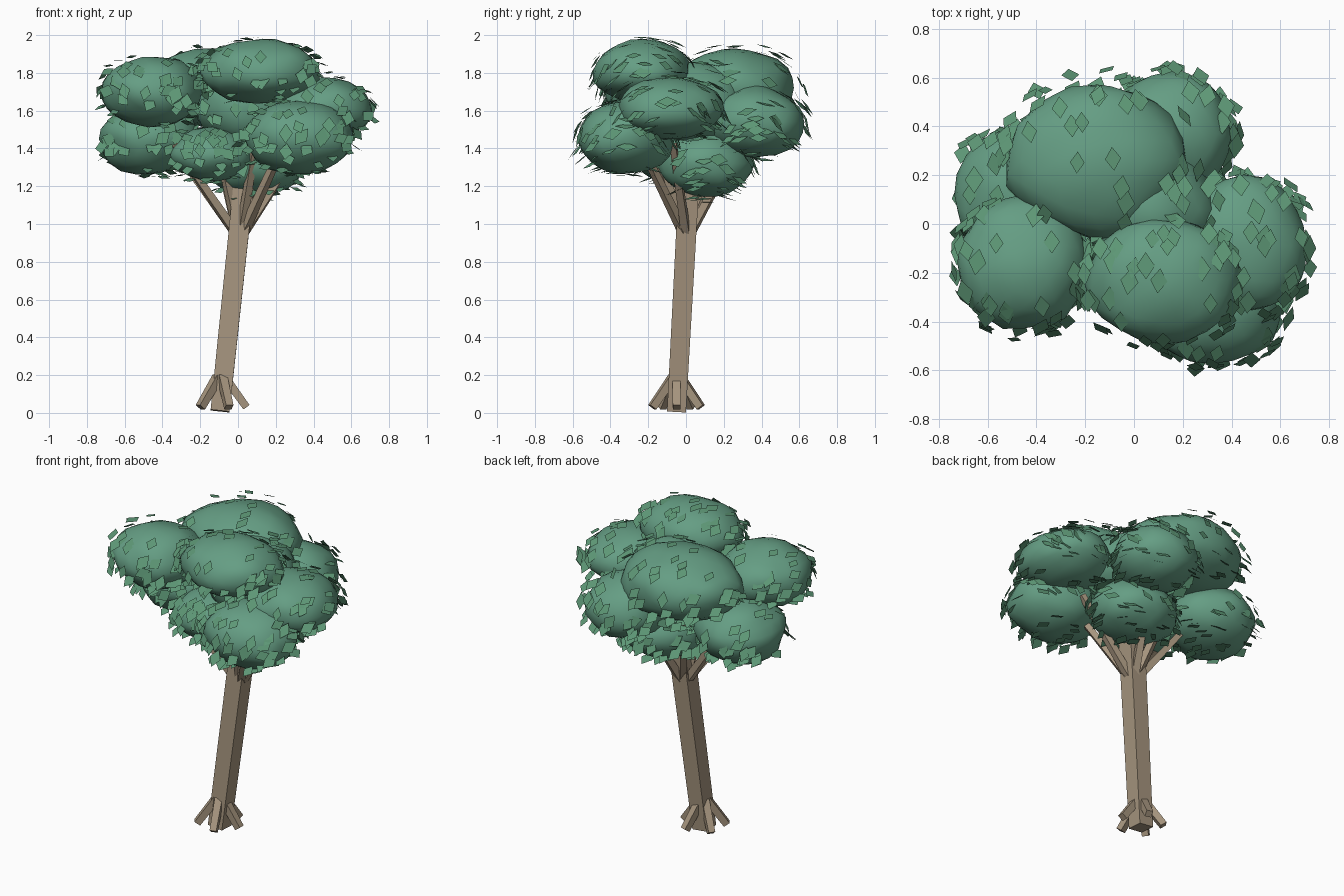
import bpy, bmesh, math, random
from mathutils import Vector, noise

if "Cube" in bpy.data.objects:
    bpy.data.objects.remove(bpy.data.objects["Cube"])

random.seed(7)


def material(name, rgb):
    m = bpy.data.materials.new(name)
    m.diffuse_color = (*rgb, 1)
    m.use_nodes = True
    m.node_tree.nodes["Principled BSDF"].inputs["Base Color"].default_value = m.diffuse_color
    return m


BARK = material("bark", (0.38, 0.3, 0.21))
FOLIAGE = material("foliage", (0.13, 0.34, 0.23))
LEAF = material("leaf", (0.11, 0.31, 0.18))


def finish(bm, name, mat, smooth=False):
    me = bpy.data.meshes.new(name)
    bm.to_mesh(me)
    bm.free()
    me.materials.append(mat)
    for p in me.polygons:
        p.use_smooth = smooth
    ob = bpy.data.objects.new(name, me)
    bpy.context.collection.objects.link(ob)
    return ob


def beam(name, a, b, w0, w1):
    """Square tapered bar from a to b (w0, w1 are side lengths)."""
    a, b = Vector(a), Vector(b)
    d = (b - a).normalized()
    side = Vector((-d.y, d.x, 0))
    if math.hypot(d.x, d.y) < 0.2:
        side = Vector((1, 0, 0))
    side = (side - d * side.dot(d)).normalized()
    up = d.cross(side)
    bm = bmesh.new()
    rings = []
    for p, w in ((a, w0), (b, w1)):
        rings.append([bm.verts.new(p + (side * i + up * j) * w / 2)
                      for i, j in ((-1, -1), (1, -1), (1, 1), (-1, 1))])
    for k in range(4):
        n = (k + 1) % 4
        bm.faces.new((rings[0][k], rings[0][n], rings[1][n], rings[1][k]))
    bm.faces.new(rings[0][::-1])
    bm.faces.new(rings[1])
    bmesh.ops.recalc_face_normals(bm, faces=bm.faces)
    return finish(bm, name, BARK)


# Foliage clumps: centre, radii
CLUMPS = [
    ((-0.45, -0.16, 1.70), (0.27, 0.27, 0.185)),
    ((0.12, -0.23, 1.81), (0.31, 0.26, 0.17)),
    ((-0.15, 0.26, 1.72), (0.37, 0.32, 0.21)),
    ((0.45, -0.09, 1.61), (0.26, 0.28, 0.17)),
    ((0.32, -0.32, 1.46), (0.29, 0.26, 0.19)),
    ((0.15, 0.37, 1.54), (0.25, 0.25, 0.19)),
    ((-0.47, 0.12, 1.45), (0.27, 0.27, 0.19)),
    ((-0.14, -0.08, 1.37), (0.22, 0.21, 0.14)),
    ((0.09, 0.10, 1.32), (0.26, 0.25, 0.18)),
    ((0.06, 0.06, 1.62), (0.28, 0.27, 0.23)),
]

# Leaning trunk
beam("trunk", (-0.095, -0.05, 0.01), (0.04, 0.02, 1.3), 0.10, 0.11)

# Flared roots
base = Vector((-0.09, -0.05, 0))
for i in range(5):
    t = math.tau * i / 5
    out = Vector((math.cos(t), math.sin(t), 0))
    beam(f"root_{i + 1}", base + out * 0.02 + Vector((0, 0, 0.19)),
         base + out * 0.135 + Vector((0, 0, 0.03)), 0.045, 0.04)

# Branches reaching into the clumps
fork = Vector((0.01, 0.005, 0.92))
for i, (c, r) in enumerate(CLUMPS[:8]):
    beam(f"branch_{i + 1}", fork, (c[0] * 0.75, c[1] * 0.75, 1.42),
         0.045, 0.032)

# Rounded clumps with slight lumps
for i, (c, r) in enumerate(CLUMPS):
    bm = bmesh.new()
    bmesh.ops.create_icosphere(bm, subdivisions=3, radius=1)
    for v in bm.verts:
        k = 1 + 0.09 * noise.noise(v.co * 1.7 + Vector((i * 5.3, 0, 0)))
        v.co = Vector([c[n] + v.co[n] * r[n] * k for n in range(3)])
    finish(bm, f"foliage_clump_{i + 1}", FOLIAGE, True)


def buried(p, skip):
    for j, (c, r) in enumerate(CLUMPS):
        if j != skip and sum(((p[n] - c[n]) / r[n]) ** 2 for n in range(3)) < 1:
            return True
    return False


# Diamond leaves scattered over the exposed surfaces
bm = bmesh.new()
for i, (c, r) in enumerate(CLUMPS):
    for _ in range(85):
        u = Vector([random.gauss(0, 1) for _ in range(3)])
        u.z *= 0.8
        u.normalize()
        k = random.uniform(1.0, 1.17)
        p = Vector([c[n] + u[n] * r[n] * k for n in range(3)])
        if buried(p, i) or p.z > 1.99 or abs(p.x) > 0.74:
            continue
        nrm = Vector((0.4 * u.x / r[0] + random.uniform(-1, 1), u.y / r[1],
                      abs(u.z) / r[2] + 0.7)).normalized()
        along = Vector((random.uniform(-0.2, 0.2), 1, 0))
        along = (along - nrm * along.dot(nrm)).normalized()
        across = nrm.cross(along) * random.choice((-1, 1))
        s = random.uniform(0.85, 1.15)
        bm.faces.new([bm.verts.new(p + q * s) for q in
                      (along * 0.05, -across * 0.034,
                       -along * 0.05, across * 0.034)])
finish(bm, "leaves", LEAF)
